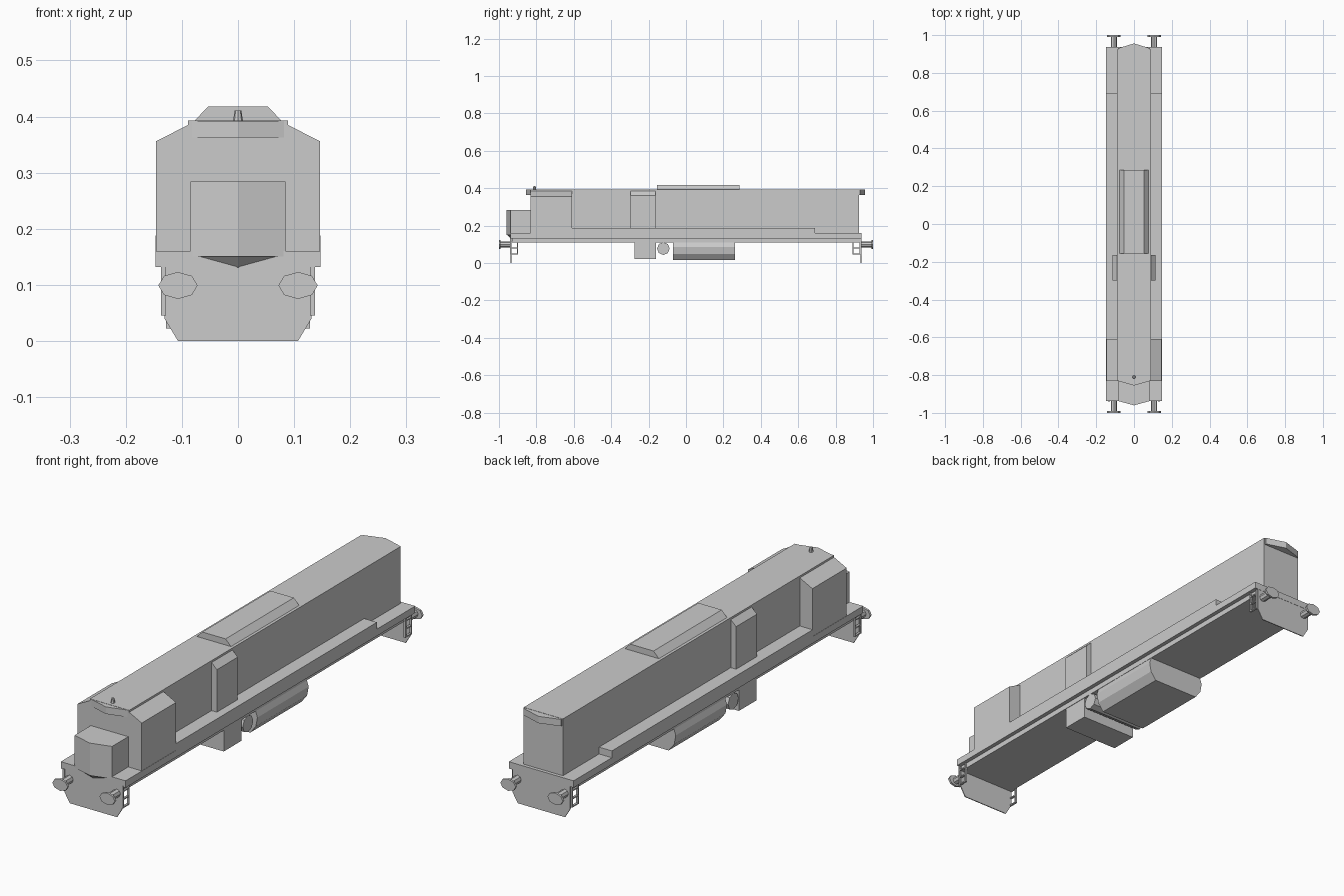
import bpy, bmesh, math
from mathutils import Matrix

if "Cube" in bpy.data.objects:
    bpy.data.objects.remove(bpy.data.objects["Cube"])


def finish(name, bm):
    bmesh.ops.recalc_face_normals(bm, faces=bm.faces)
    me = bpy.data.meshes.new(name)
    bm.to_mesh(me)
    bm.free()
    ob = bpy.data.objects.new(name, me)
    bpy.context.collection.objects.link(ob)
    return ob


def prism(name, pts, lo, hi, axis):
    """Extrude a 2D outline along an axis: 'y' takes (x, z), 'z' takes (x, y), 'x' takes (y, z)."""
    place = {'x': lambda a, b, t: (t, a, b), 'y': lambda a, b, t: (a, t, b),
             'z': lambda a, b, t: (a, b, t)}[axis]
    bm = bmesh.new()
    low = [bm.verts.new(place(a, b, lo)) for a, b in pts]
    high = [bm.verts.new(place(a, b, hi)) for a, b in pts]
    bm.faces.new(low)
    bm.faces.new(high)
    for i in range(len(pts)):
        j = (i + 1) % len(pts)
        bm.faces.new((low[i], low[j], high[j], high[i]))
    return finish(name, bm)


def box(name, x, y, z):
    return prism(name, [(x[0], y[0]), (x[1], y[0]), (x[1], y[1]), (x[0], y[1])], *z, 'z')


def both(half):
    """Mirror a half outline across x = 0."""
    return half + [(-x, z) for x, z in reversed(half)]


def ring(cx, cz, rx, rz, n=8):
    return [(cx + rx * math.cos(2 * math.pi * i / n), cz + rz * math.sin(2 * math.pi * i / n))
            for i in range(n)]


# Underframe, deck and long hood
box("underframe", (-.13, .13), (-.93, .93), (.11, .135))
box("deck", (-.147, .147), (-.938, .938), (.132, .16))
box("long_hood", (-.089, .089), (-.832, .924), (.15, .393))

# Cab sides, side cabinets and raised walkways
for s, side in ((1, "right"), (-1, "left")):
    cab = [(.085, .16), (.146, .16), (.146, .356), (.089, .385), (.085, .385)]
    prism("cab_" + side, [(s * x, z) for x, z in cab], -.832, -.61, 'y')
    cabinet = [(.085, .18), (.113, .18), (.113, .362), (.089, .385), (.085, .385)]
    prism("cabinet_" + side, [(s * x, z) for x, z in cabinet], -.298, -.163, 'y')
    box("walkway_" + side, sorted((s * .085, s * .147)), (-.61, .69), (.155, .188))

# Pointed headlight visors at both ends of the roof
prism("front_visor", [(-.089, -.83), (0, -.855), (.089, -.83)], .363, .392, 'z')
prism("rear_visor", [(-.085, .92), (-.085, .93), (0, .956), (.085, .93), (.085, .92)],
      .364, .392, 'z')

# Short nose with pointed front and sloping chin
prism("nose", [(-.085, -.83), (-.085, -.937), (0, -.96), (.085, -.937), (.085, -.83)],
      .151, .284, 'z')
bm = bmesh.new()
for co in ((-.08, -.936, .152), (.08, -.936, .152), (0, -.959, .152), (0, -.936, .13)):
    bm.verts.new(co)
bmesh.ops.convex_hull(bm, input=bm.verts)
finish("nose_chin", bm)

# Roof radiator housing and horn
prism("roof_housing", both([(.08, .39), (.053, .418)]), -.156, .286, 'y')
bm = bmesh.new()
bmesh.ops.create_cone(bm, cap_ends=True, segments=8, radius1=.009, radius2=.006, depth=.02,
                      matrix=Matrix.Translation((0, -.81, .401)))
finish("roof_horn", bm)

# Fuel tank, battery box and air reservoir
tank = both([(.128, .112), (.137, .085), (.13, .047), (.105, .015)])
prism("fuel_tank", tank, -.07, .262, 'y')
box("battery_box", (-.128, .128), (-.275, -.16), (.022, .112))
prism("air_reservoir", ring(-.121, .077, .034, .034), -.13, .13, 'x')

# End plates, buffers and ladders
for e, end in ((-1, "front"), (1, "rear")):
    plate = both([(.131, .14), (.131, .04), (.107, 0)])
    prism("end_plate_" + end, plate, *sorted((e * .937, e * .933)), 'y')
    for s, side in ((1, "right"), (-1, "left")):
        tag = f"_{end}_{side}"
        prism("buffer_shaft" + tag, ring(s * .107, .099, .016, .016),
              *sorted((e * .935, e * .993)), 'y')
        prism("buffer_pad" + tag, ring(s * .107, .099, .035, .024),
              *sorted((e * .991, e)), 'y')
        xs = sorted((s * .128, s * .137))
        y0, y1 = (-.94, -.898) if e < 0 else (.89, .932)
        for i, y in enumerate((y0, y1 - .005)):
            box(f"ladder_rail_{i}" + tag, xs, (y, y + .005), (.045, .135))
        for i, z in enumerate((.045, .078, .111)):
            box(f"ladder_rung_{i}" + tag, xs, (y0, y1), (z, z + .005))
